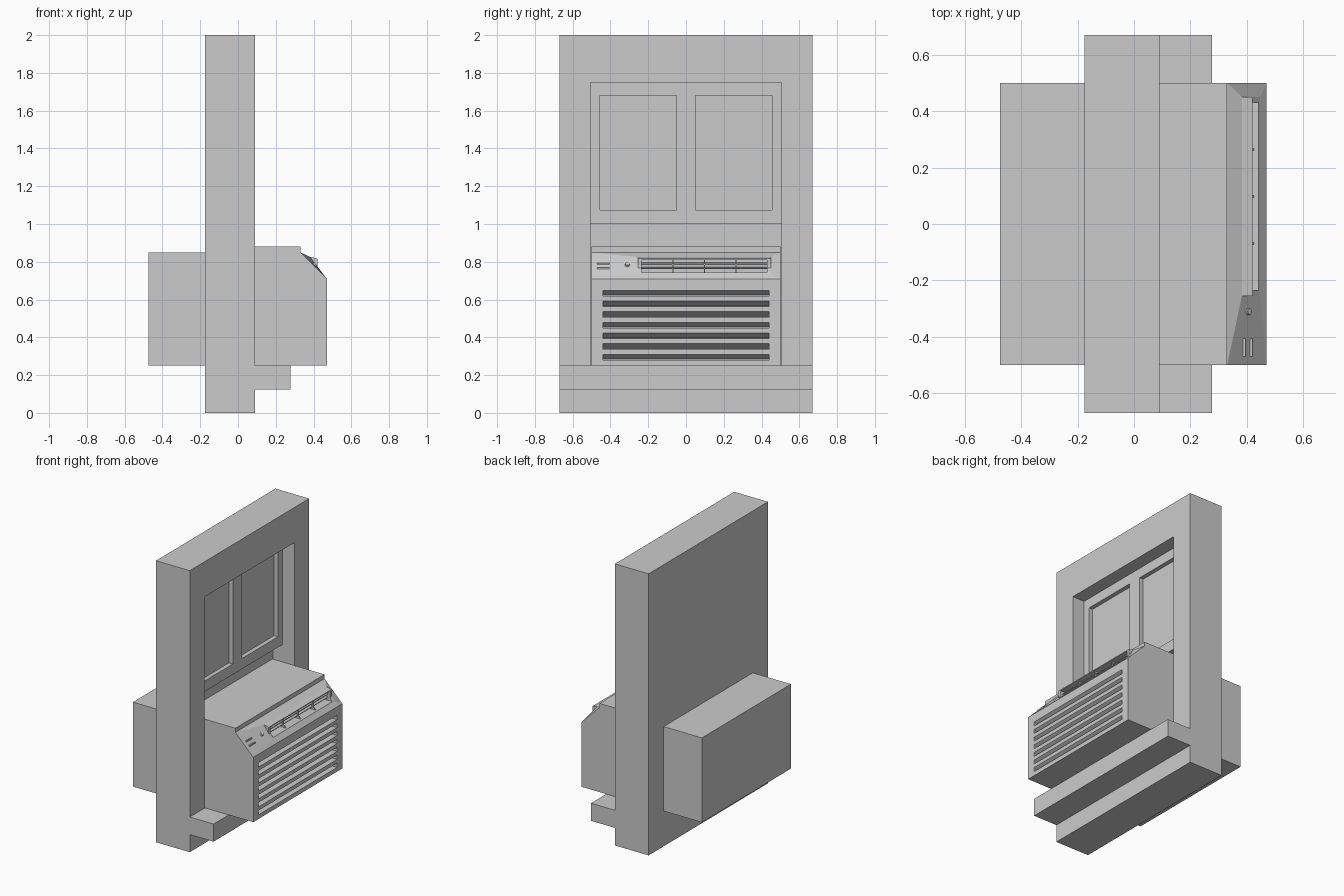
import bpy, bmesh, math
from mathutils import Matrix

if "Cube" in bpy.data.objects:
    bpy.data.objects.remove(bpy.data.objects["Cube"])


def make(name, bm, fix=True):
    if fix:
        bmesh.ops.recalc_face_normals(bm, faces=bm.faces)
    me = bpy.data.meshes.new(name)
    bm.to_mesh(me)
    bm.free()
    ob = bpy.data.objects.new(name, me)
    bpy.context.collection.objects.link(ob)
    return ob


def add_prism(bm, profile, y0, y1):
    """Extrude an xz profile from y0 to y1."""
    a = [bm.verts.new((x, y0, z)) for x, z in profile]
    b = [bm.verts.new((x, y1, z)) for x, z in profile]
    bm.faces.new(a)
    bm.faces.new(b[::-1])
    n = len(a)
    for i in range(n):
        j = (i + 1) % n
        bm.faces.new((a[j], a[i], b[i], b[j]))


def prisms(name, items):
    bm = bmesh.new()
    for it in items:
        add_prism(bm, *it)
    return make(name, bm)


def block(x0, x1, y0, y1, z0, z1):
    return ([(x0, z0), (x1, z0), (x1, z1), (x0, z1)], y0, y1)


def cut(ob, items):
    """Subtract a set of prisms, then discard the cutter."""
    cutter = prisms("cutter", items)
    cutter.hide_render = True
    m = ob.modifiers.new("cut", "BOOLEAN")
    m.operation, m.solver, m.object = "DIFFERENCE", "EXACT", cutter
    bpy.context.view_layer.objects.active = ob
    bpy.ops.object.modifier_apply(modifier=m.name)
    bpy.data.objects.remove(cutter)


# Wall with the window recess
wall = prisms("wall", [block(-0.175, 0.09, -0.67, 0.67, 0, 2)])
cut(wall, [block(-0.08, 0.2, -0.505, 0.505, 0.25, 1.75)])

# Window sill
prisms("window_sill", [block(0.09, 0.277, -0.67, 0.67, 0.125, 0.25)])

# Raised sash with two recessed panes
sash = prisms("window_sash", [block(-0.08, -0.005, -0.505, 0.505, 1.0, 1.75)])
cut(sash, [block(-0.035, 0.1, y, y + 0.405, 1.075, 1.68) for y in (-0.455, 0.05)])

# Outdoor half of the air conditioner
prisms("outdoor_unit", [block(-0.475, -0.175, -0.5, 0.5, 0.25, 0.85)])

# Indoor half: side profile with sloped control face
body = prisms("indoor_unit", [([(-0.08, 0.25), (0.47, 0.25), (0.47, 0.71),
                                (0.33, 0.85), (0.33, 0.88), (-0.08, 0.88)], -0.5, 0.5)])

# Intake slots, each with a ceiling sloping down inward
slots = []
for i in range(7):
    z = 0.28 + i * 0.0565
    slots.append(([(0.5, z), (0.5, z + 0.03), (0.47, z + 0.03),
                   (0.425, z + 0.004), (0.425, z)], -0.44, 0.44))
cut(body, slots)

# Outlet hood and the opening running through it into the body
hood = prisms("outlet_hood", [([(0.355, 0.822), (0.385, 0.825), (0.42, 0.817), (0.42, 0.768),
                                (0.447, 0.735), (0.44, 0.735)], -0.255, 0.45)])
opening = [block(0.36, 0.5, -0.235, 0.43, 0.743, 0.81)]
cut(body, opening)
cut(hood, opening)

# Outlet slats and dividers
prisms("outlet_slats", [([(0.37, z - 0.002), (0.405, z - 0.008), (0.405, z - 0.003), (0.37, z + 0.003)],
                         -0.235, 0.43) for z in (0.77, 0.792)])
prisms("outlet_dividers", [([(0.36, 0.743), (0.425, 0.743), (0.405, 0.765), (0.405, 0.81), (0.36, 0.81)],
                            y - 0.003, y + 0.003)
                           for y in (-0.069, 0.0975, 0.264)])

# Faceted control panel running from the body corners up to the outlet
bm = bmesh.new()
outer = [bm.verts.new(p) for p in ((0.47, -0.5, 0.71), (0.47, 0.5, 0.71), (0.33, 0.5, 0.85), (0.33, -0.5, 0.85))]
inner = [bm.verts.new(p) for p in ((0.447, -0.255, 0.735), (0.447, 0.45, 0.735),
                                   (0.382, 0.45, 0.825), (0.382, -0.255, 0.825))]
for i in range(4):
    j = (i + 1) % 4
    bm.faces.new((outer[i], outer[j], inner[j], inner[i]))
make("control_panel", bm, fix=False)

# Two slim buttons
prisms("buttons", [block(x - 0.02, x + 0.003, -0.47, -0.405, z - 0.004, z + 0.004)
                   for x, z in ((0.392, 0.79), (0.417, 0.765))])

# Small dial facing out of the slope
bm = bmesh.new()
bmesh.ops.create_cone(bm, cap_ends=True, segments=12, radius1=0.014, radius2=0.011, depth=0.014,
                      matrix=Matrix.Translation((0.405, -0.31, 0.785)) @ Matrix.Rotation(math.radians(45), 4, "Y"))
make("dial", bm)
